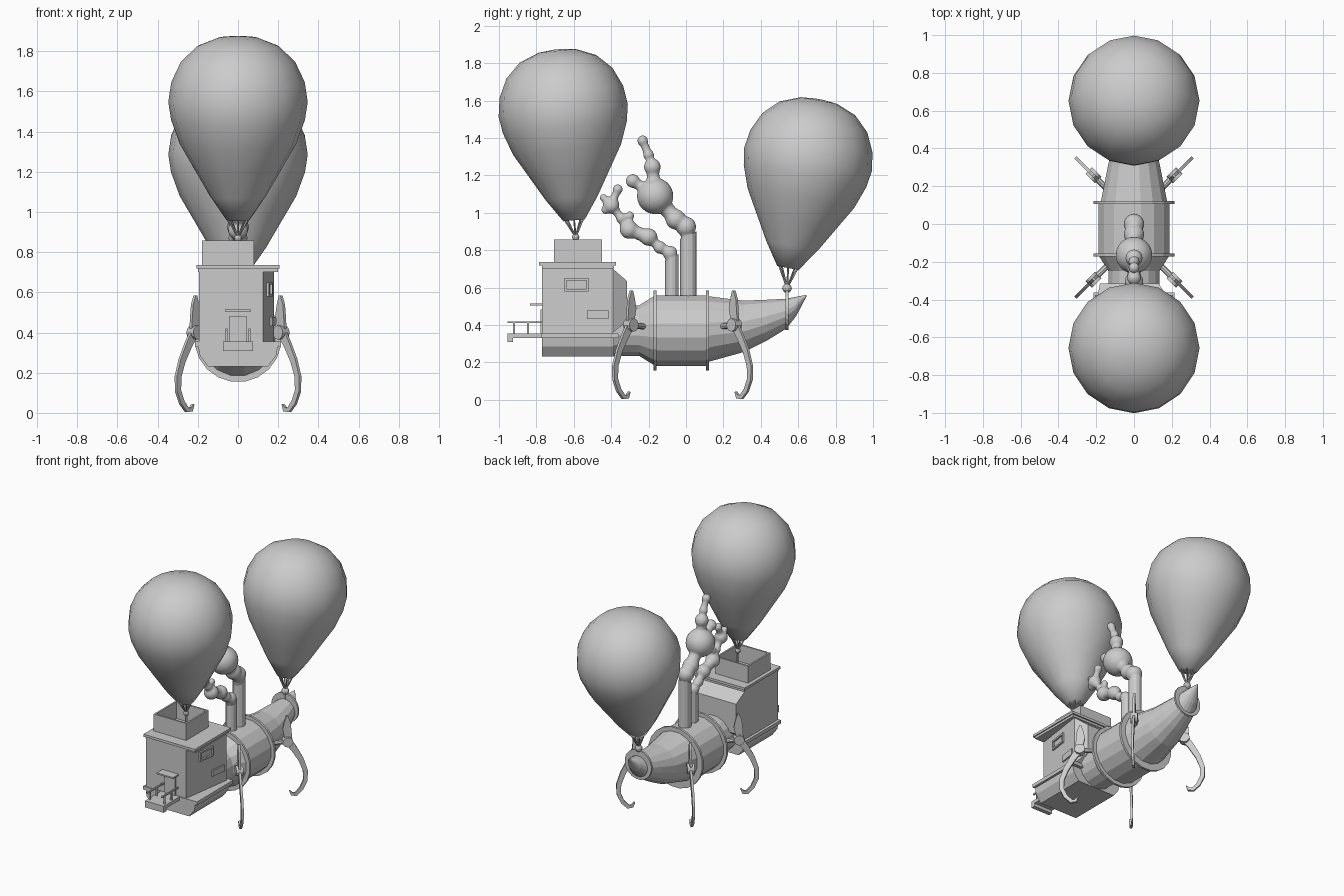
import bpy, bmesh, math
from mathutils import Vector, Matrix

if "Cube" in bpy.data.objects:
    bpy.data.objects.remove(bpy.data.objects["Cube"])

grey = bpy.data.materials.new("plain grey")
grey.diffuse_color = (0.6, 0.6, 0.6, 1)
grey.use_nodes = True
grey.node_tree.nodes["Principled BSDF"].inputs["Base Color"].default_value = grey.diffuse_color


def make(name, bm, smooth=False):
    bmesh.ops.recalc_face_normals(bm, faces=bm.faces)
    me = bpy.data.meshes.new(name)
    bm.to_mesh(me)
    bm.free()
    me.materials.append(grey)
    ob = bpy.data.objects.new(name, me)
    bpy.context.collection.objects.link(ob)
    if smooth:
        for p in me.polygons:
            p.use_smooth = True
    return ob


def loft(bm, rings, cap=True):
    """Skin a list of equal-length point rings."""
    vs = [[bm.verts.new(p) for p in r] for r in rings]
    n = len(vs[0])
    for a, b in zip(vs, vs[1:]):
        for i in range(n):
            j = (i + 1) % n
            bm.faces.new((a[i], a[j], b[j], b[i]))
    if cap:
        bm.faces.new(vs[0])
        bm.faces.new(vs[-1])


def ring_y(y, z, r, n=16):
    return [(r * math.cos((i + .5) * math.tau / n), y, z + r * math.sin((i + .5) * math.tau / n)) for i in range(n)]


def ring_z(x, y, z, r, n=16, slant=0):
    out = []
    for i in range(n):
        a = i * math.tau / n
        out.append((x + r * math.cos(a), y + r * math.sin(a), z + slant * math.sin(a)))
    return out


def add_box(bm, x0, x1, y0, y1, z0, z1):
    loft(bm, [[(x0, y0, z), (x1, y0, z), (x1, y1, z), (x0, y1, z)] for z in (z0, z1)])


def boxes(name, *dims):
    bm = bmesh.new()
    for d in dims:
        add_box(bm, *d)
    return make(name, bm)


def add_rod(bm, a, b, r0, r1=None, n=6):
    a, b = Vector(a), Vector(b)
    q = (b - a).to_track_quat('Z', 'Y')
    rings = []
    for c, r in ((a, r0), (b, r0 if r1 is None else r1)):
        rings.append([c + q @ Vector(p) for p in ring_z(0, 0, 0, r, n)])
    loft(bm, rings)


def add_ball(bm, c, r, sub=2):
    bmesh.ops.create_icosphere(bm, subdivisions=sub, radius=r, matrix=Matrix.Translation(c))


# Boiler drum, neck and curved tail horn
bm = bmesh.new()
loft(bm, [ring_y(*s) for s in ((-.42, .37, .138), (-.25, .37, .138), (-.165, .37, .192), (.115, .37, .192))])
make("boiler_drum", bm)
bm = bmesh.new()
horn = ((.115, .378, .18), (.21, .385, .16), (.31, .393, .14), (.43, .425, .112),
        (.535, .46, .082), (.59, .5, .052), (.645, .558, .004))
loft(bm, [ring_y(*s) for s in horn])
make("tail_horn", bm)

# Flanges around the drum and the tail collar
for name, y, z, r, t in (("front_flange", -.165, .37, .217, .008), ("rear_flange", .115, .37, .217, .008),
                         ("tail_collar", .54, .48, .107, .007)):
    bm = bmesh.new()
    loft(bm, [ring_y(y - t, z, r, 20), ring_y(y + t, z, r, 20)])
    make(name, bm)

# Hull below the house
bm = bmesh.new()
half = ((.2, .34), (.19, .285), (.15, .232))
outline = [(x, z) for x, z in half] + [(-x, z) for x, z in reversed(half)]
loft(bm, [[(x, y, z) for x, z in outline] for y in (-.77, -.385)])
make("house_hull", bm)

# House with a slanted right wall and a tapered back
bm = bmesh.new()
foot = ((-.195, -.77), (.125, -.77), (.18, -.39), (-.195, -.39))
loft(bm, [[(x, y, z) for x, y in foot] for z in (.35, .71)])
make("house", bm)
bm = bmesh.new()
loft(bm, [[(-.195, -.39, .36), (.18, -.39, .36), (.18, -.39, .70), (-.195, -.39, .70)],
          [(-.18, -.315, .42), (.13, -.315, .42), (.13, -.315, .635), (-.18, -.315, .635)]])
make("house_back", bm)
boxes("house_roof", (-.198, .198, -.77, -.385, .702, .72), (-.206, .206, -.785, -.375, .718, .736))
boxes("house_floor", (-.215, .215, -.775, -.362, .33, .355))

# Open basket on the roof
x0, x1, y0, y1, z0, z1, t = -.18, .08, -.705, -.45, .73, .858, .012
boxes("roof_basket", (x0, x0 + t, y0, y1, z0, z1), (x1 - t, x1, y0, y1, z0, z1),
      (x0, x1, y0, y0 + t, z0, z1), (x0, x1, y1 - t, y1, z0, z1))

# Front porch with step, railing, door and awning
boxes("porch_floor", (-.075, .075, -.955, -.77, .33, .355), (-.075, .075, -.955, -.925, .308, .332))
boxes("front_door", (-.042, .042, -.778, -.765, .355, .482))
boxes("door_awning", (-.065, .065, -.835, -.765, .504, .514))
bm = bmesh.new()
for s in (-1, 1):
    add_box(bm, s * .058 - .005, s * .058 + .005, -.955, -.77, .41, .42)
    for y in (-.92, -.845):
        add_box(bm, s * .058 - .005, s * .058 + .005, y - .005, y + .005, .35, .412)
make("porch_railing", bm)


# Window frames on the right wall
def wall_x(y):
    return .125 + (y + .77) * .055 / .38


def wall_plate(bm, ya, yb, za, zb, out):
    rings = []
    for off in (-.005, out):
        rings.append([(wall_x(y) + off, y, z) for y, z in ((ya, za), (yb, za), (yb, zb), (ya, zb))])
    loft(bm, rings)


bm = bmesh.new()
f = .012
for ya, yb, za, zb in ((-.65, -.52, .58, .65),):
    wall_plate(bm, ya, yb, za, za + f, .012)
    wall_plate(bm, ya, yb, zb - f, zb, .012)
    wall_plate(bm, ya, ya + f, za, zb, .012)
    wall_plate(bm, yb - f, yb, za, zb, .012)
make("side_window_frame", bm)
bm = bmesh.new()
wall_plate(bm, -.53, -.415, .432, .478, .01)
make("side_hatch", bm)

# Chimneys with slanted tops
for name, y, r, top in (("tall_chimney", .012, .043, .88), ("short_chimney", -.076, .037, .76)):
    bm = bmesh.new()
    loft(bm, [ring_z(0, y, .5, r, 12), ring_z(0, y, top, r, 12, .02)])
    make(name, bm)

# Smoke: chains of balls (y, z, radius) fused together
big = ((.012, .86, .04), (0, .925, .055), (-.055, .965, .055), (-.165, 1.09, .098), (-.18, 1.245, .046),
       (-.2, 1.31, .03), (-.232, 1.385, .03))
big_side = ((-.165, 1.09, .06), (-.285, 1.17, .038))
small = ((-.076, .75, .035), (-.085, .785, .04), (-.14, .815, .035), (-.2, .87, .048), (-.305, .91, .05),
         (-.345, .97, .03), (-.4, 1.04, .045), (-.365, 1.125, .028))
small_sides = (((-.305, .91, .03), (-.3, .985, .024)), ((-.4, 1.04, .03), (-.44, 1.08, .022)),
               ((-.4, 1.04, .03), (-.43, 1.015, .024)))
for name, chains in (("tall_smoke", (big, big_side)), ("short_smoke", (small,) + small_sides)):
    bm = bmesh.new()
    for ch in chains:
        for y, z, r in ch:
            add_ball(bm, (0, y, z), r, 3)
        for a, b in zip(ch, ch[1:]):
            add_rod(bm, (0, a[0], a[1]), (0, b[0], b[1]), min(a[2], b[2]) * .75, n=12)
    ob = make(name, bm, True)
    rm = ob.modifiers.new("fuse", 'REMESH')
    rm.mode, rm.voxel_size, rm.use_smooth_shade = 'VOXEL', .009, True
    sm = ob.modifiers.new("soften", 'SMOOTH')
    sm.factor, sm.iterations = .5, 4

# Balloons, each with ropes gathered in a knot
envelope = ((.058, 0), (.14, .12), (.215, .25), (.29, .38), (.333, .5), (.347, .59), (.332, .69),
            (.285, .79), (.205, .868), (.1, .91), (.02, .918))
for side, y, z, tilt, knot in (("front", -.598, .96, 5.7, (0, -.59, .87)), ("rear", .545, .705, -10.5, (0, .54, .597))):
    M = Matrix.Translation((0, y, z)) @ Matrix.Rotation(math.radians(tilt), 4, 'X')
    bm = bmesh.new()
    loft(bm, [[M @ Vector(p) for p in ring_z(0, 0, h, r)] for r, h in envelope])
    make(side + "_balloon", bm, True)
    bm = bmesh.new()
    for p in ring_z(0, 0, .01, .052, 8):
        add_rod(bm, knot, M @ Vector(p), .005, n=5)
    add_ball(bm, knot, .026 if side == "rear" else .02)
    add_rod(bm, knot, (0, knot[1], knot[2] - (.1 if side == "rear" else .14)), .009)
    make(side + "_balloon_ropes", bm)

# Claw legs, set diagonally at the four corners
arm = ((0, .405, .05), (.045, .34, .042), (.09, .26, .036), (.118, .18, .032), (.118, .11, .029),
       (.092, .052, .027), (.055, .014, .024), (.028, .017, .022), (.013, .042, .006))
blade = ((0, .385, .05), (.004, .43, .05), (-.005, .49, .058), (-.002, .54, .042), (-.004, .585, .01))


def strip(bm, path, place, t):
    """Flat curved blade of varying width in the leg plane."""
    rings = []
    for i, (s, z, w) in enumerate(path):
        a, b = path[max(i - 1, 0)], path[min(i + 1, len(path) - 1)]
        d = Vector((b[0] - a[0], b[1] - a[1])).normalized() * w / 2
        rings.append([place(s - d.y * k, z + d.x * k, h) for k, h in ((-1, -t), (1, -t), (1, t), (-1, t))])
    loft(bm, rings)


for sx, xn in ((-1, "left"), (1, "right")):
    for sy, cy, yn in ((-1, -.295, "front"), (1, .258, "rear")):
        k = math.sqrt(.5)

        def place(s, z, h):
            return Vector((sx * (.215 + (s + h) * k), cy + sy * (s - h) * k, z))
        bm = bmesh.new()
        strip(bm, arm, place, .008)
        strip(bm, blade, place, .008)
        add_rod(bm, place(0, .4, -.024), place(0, .4, .024), .035, n=12)
        add_rod(bm, place(-.13, .39, 0), place(.02, .4, 0), .016, n=8)
        make(yn + "_" + xn + "_claw_leg", bm)
